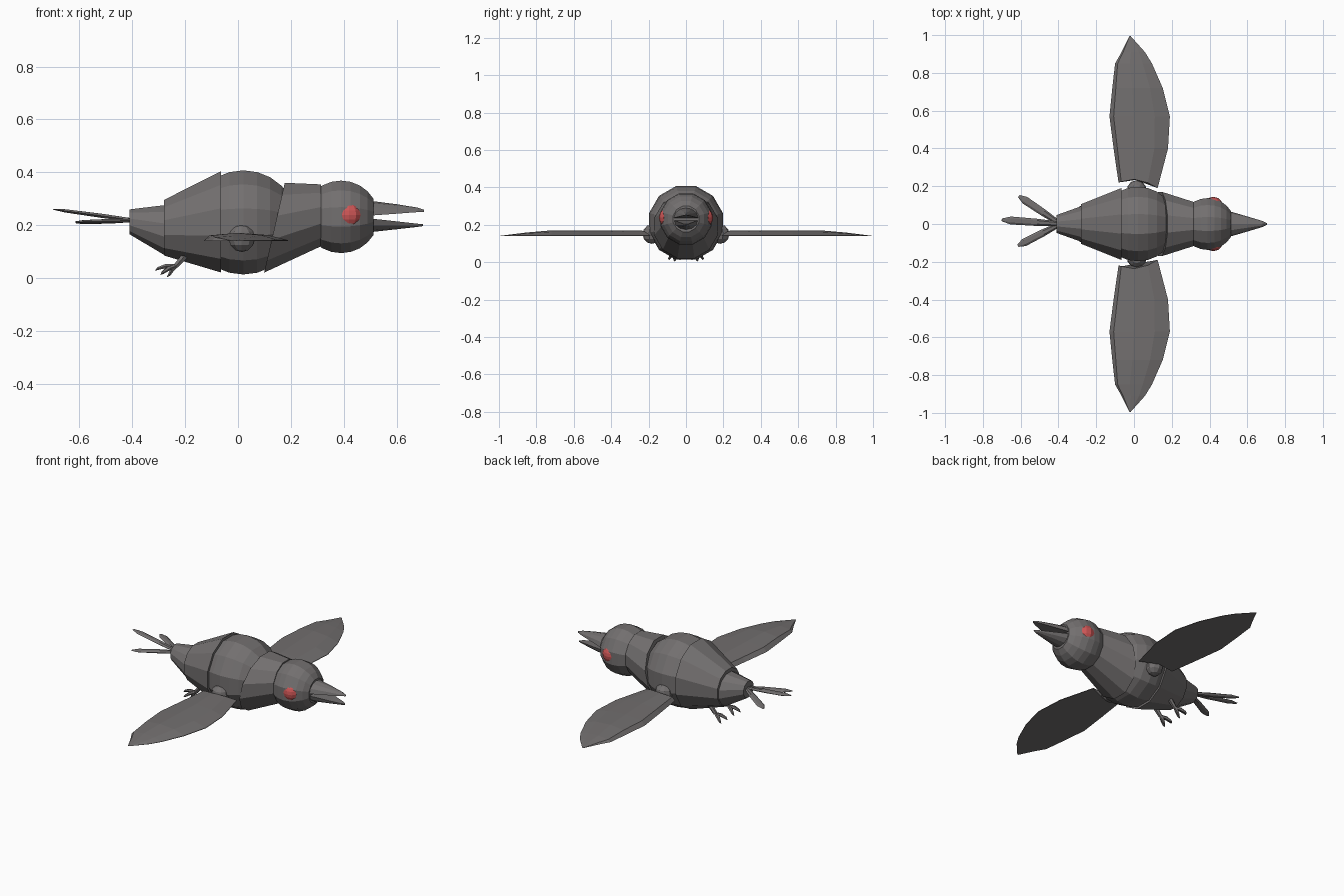
import bpy, math
from mathutils import Vector

cube = bpy.data.objects.get("Cube")
if cube:
    bpy.data.objects.remove(cube, do_unlink=True)


def material(name, color):
    m = bpy.data.materials.new(name)
    m.use_nodes = True
    m.diffuse_color = color
    m.node_tree.nodes["Principled BSDF"].inputs["Base Color"].default_value = color
    return m


GREY = material("dark grey", (0.17, 0.16, 0.16, 1))
RED = material("eye red", (0.60, 0.09, 0.09, 1))


def loft(name, rings, mat=GREY):
    """Join equal-sized rings of points with quads and cap both ends."""
    n = len(rings[0])
    verts = [p for ring in rings for p in ring]
    faces = [(r * n + i, r * n + (i + 1) % n, (r + 1) * n + (i + 1) % n, (r + 1) * n + i)
             for r in range(len(rings) - 1) for i in range(n)]
    faces += [tuple(range(n))[::-1], tuple(range(len(verts) - n, len(verts)))]
    mesh = bpy.data.meshes.new(name)
    mesh.from_pydata(verts, [], faces)
    obj = bpy.data.objects.new(name, mesh)
    bpy.context.collection.objects.link(obj)
    mesh.materials.append(mat)
    # consistent outward normals
    import bmesh
    bm = bmesh.new()
    bm.from_mesh(mesh)
    bmesh.ops.recalc_face_normals(bm, faces=bm.faces)
    bm.to_mesh(mesh)
    bm.free()
    return obj


def hoop(x, z, r, slant=0.0, n=12):
    """Ring around the x axis, leaning by slant."""
    pts = []
    for i in range(n):
        a = math.tau * (i + 0.5) / n
        pts.append((x + slant * r * math.sin(a), r * math.cos(a), z + r * math.sin(a)))
    return pts


def ball_hoops(x, z, r, start, end, steps):
    """Rings of a ball between two angles measured from its rear pole."""
    angles = [math.radians(start + (end - start) * i / steps) for i in range(steps + 1)]
    return [hoop(x - r * math.cos(a), z, r * math.sin(a)) for a in angles]


def strip(name, path, up=(0, 0, 1)):
    """Tapered flattened blade along a path of (point, half width, half height)."""
    rings = []
    d = (Vector(path[-1][0]) - Vector(path[0][0])).normalized()
    side = d.cross(Vector(up)).normalized()
    top = side.cross(d)
    for p, w, h in path:
        rings.append([Vector(p) + side * w * math.cos(a) + top * h * math.sin(a)
                      for a in (math.tau * i / 6 for i in range(6))])
    return loft(name, rings)


def ellipsoid(name, loc, size, mat, seg=12, rings=8):
    bpy.ops.mesh.primitive_uv_sphere_add(segments=seg, ring_count=rings, location=loc)
    obj = bpy.context.object
    obj.name = name
    obj.scale = size
    obj.data.materials.append(mat)
    return obj


# Body segments
loft("body", ball_hoops(0.02, 0.21, 0.204, 30, 150, 8))
loft("rear_body", [hoop(-0.28, 0.19, 0.109), hoop(-0.065, 0.212, 0.198)])
loft("tail_base", [hoop(-0.41, 0.212, 0.049), hoop(-0.275, 0.18, 0.099)])
loft("neck", [hoop(0.138, 0.19, 0.176, 0.23), hoop(0.315, 0.237, 0.121)])
loft("head", ball_hoops(0.39, 0.231, 0.142, 45, 150, 7))

# Beak halves, each a tapered half-lens
def beak(name, sections):
    rings = []
    for x, w, edge, ridge in sections:
        arch = [(x, w * math.cos(a), edge + (ridge - edge) * math.sin(a))
                for a in (math.pi * i / 6 for i in range(7))]
        rings.append(arch)
    loft(name, rings)


beak("upper_beak", [(0.49, 0.072, 0.235, 0.293), (0.60, 0.04, 0.243, 0.279),
                    (0.68, 0.016, 0.249, 0.266), (0.705, 0.003, 0.25, 0.258)])
beak("lower_beak", [(0.49, 0.07, 0.226, 0.172), (0.60, 0.038, 0.214, 0.184),
                    (0.68, 0.014, 0.205, 0.193), (0.70, 0.003, 0.203, 0.196)])

# Wing outline: distance from the body, rear edge, front edge
SPANS = [(0.215, -0.082, 0.125), (0.40, -0.108, 0.18), (0.57, -0.13, 0.19),
         (0.72, -0.115, 0.152), (0.85, -0.10, 0.095), (0.91, -0.066, 0.058),
         (0.995, -0.024, -0.018)]


def wing(name, s):
    rings = []
    for i, (y, rear, front) in enumerate(SPANS):
        height = 0.03 * min(1, (1 - y) / 0.24)
        ring = []
        for f, z in ((0, 0), (0.07, 0.7), (0.4, 1), (0.75, 0.75), (1, 0.1), (1, 0), (0.5, 0)):
            x = rear + (front - rear) * f
            # scooped root that clears the shoulder
            scoop = (0.03 * math.sin(math.pi * f) + (0.005 - 0.03 * f)) if i == 0 else 0
            ring.append((x, s * (y + scoop), 0.14 + height * z))
        rings.append(ring)
    loft(name, rings)


def foot(prefix, s):
    ankle = Vector((-0.235, s * 0.06, 0.045))
    strip(prefix + "_leg", [((-0.20, s * 0.06, 0.085), 0.014, 0.014), (ankle, 0.011, 0.011)])
    for label, x, y, z in (("inner", -0.285, 0.032, 0.02), ("middle", -0.305, 0.06, 0.035),
                           ("outer", -0.285, 0.09, 0.02), ("hind", -0.26, 0.06, 0.012)):
        end = Vector((x, s * y, z))
        mid = ankle.lerp(end, 0.55) + Vector((0, 0, 0.005))
        claw = end + Vector((-0.008, 0, -0.008))
        strip(f"{prefix}_{label}_toe", [(ankle, 0.008, 0.008), (mid, 0.011, 0.009),
                                       (end, 0.007, 0.006), (claw, 0.001, 0.001)])


# Paired parts
for side, s in (("left", 1), ("right", -1)):
    wing(side + "_wing", s)
    ellipsoid(side + "_shoulder", (0.014, s * 0.182, 0.15), (0.052, 0.05, 0.052), GREY, 10, 6)
    ellipsoid(side + "_eye", (0.42, s * 0.108, 0.238), (0.046, 0.036, 0.046), RED, 10, 8)
    foot(side, s)

# Tail feathers fanning out behind
for label, tip in (("middle", (-0.70, 0.022, 0.26)), ("left", (-0.61, 0.148, 0.208)),
                   ("right", (-0.615, -0.115, 0.212))):
    root = Vector((-0.39, 0, 0.218))
    tip = Vector(tip)
    strip(label + "_tail_feather",
          [(root, 0.012, 0.007), (root.lerp(tip, 0.4), 0.019, 0.009),
           (root.lerp(tip, 0.85), 0.021, 0.007), (tip, 0.007, 0.002)])
